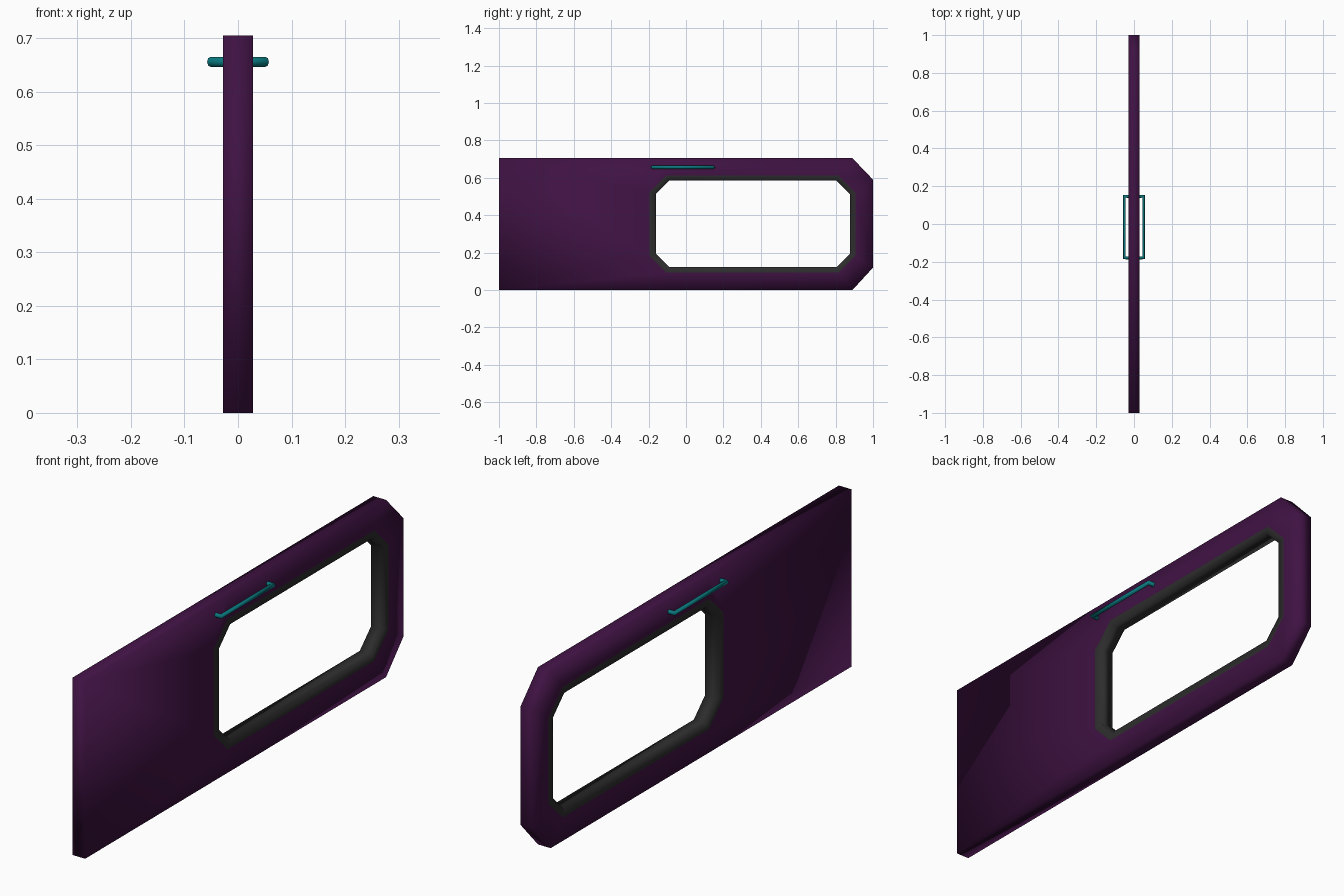
import bpy, bmesh

if "Cube" in bpy.data.objects:
    bpy.data.objects.remove(bpy.data.objects["Cube"])

T = 0.028  # half thickness of the panel


def material(name, rgb):
    m = bpy.data.materials.new(name)
    m.diffuse_color = (*rgb, 1)
    m.use_nodes = True
    m.node_tree.nodes["Principled BSDF"].inputs["Base Color"].default_value = m.diffuse_color
    return m


def octagon(y0, y1, z0, z1, c):
    return [(y0, z0 + c), (y0 + c, z0), (y1 - c, z0), (y1, z0 + c),
            (y1, z1 - c), (y1 - c, z1), (y0 + c, z1), (y0, z1 - c)]


def ring(name, outer, inner, walls, mat):
    """Flat ring on both sides (x = +-T), with edge walls on the chosen loop."""
    bm = bmesh.new()
    loops = {(k, s): [bm.verts.new((s * T, y, z)) for y, z in pts]
             for k, pts in (("outer", outer), ("inner", inner)) for s in (-1, 1)}

    def bridge(a, b):
        n = len(a)
        for i in range(n):
            j = (i + 1) % n
            bm.faces.new((a[i], a[j], b[j], b[i]))

    for s in (-1, 1):
        bridge(loops["outer", s], loops["inner", s])
    bridge(loops[walls, -1], loops[walls, 1])
    bmesh.ops.recalc_face_normals(bm, faces=bm.faces[:])
    # an open shell: make sure the +x face really looks towards +x
    bm.normal_update()
    side = next(f for f in bm.faces if f.calc_center_median().x > T * 0.9)
    if side.normal.x < 0:
        bmesh.ops.reverse_faces(bm, faces=bm.faces[:])
    for f in bm.faces:
        f.smooth = True
    me = bpy.data.meshes.new(name)
    bm.to_mesh(me)
    bm.free()
    me.materials.append(mat)
    ob = bpy.data.objects.new(name, me)
    bpy.context.collection.objects.link(ob)
    return ob


purple = material("purple_paint", (0.05, 0.006, 0.056))
rubber = material("dark_rubber", (0.026, 0.026, 0.026))
teal = material("teal_handle", (0.003, 0.19, 0.21))

# Door panel with two clipped corners at the rear
panel_outline = [(-1, 0), (-0.11, 0), (0.89, 0), (1, 0.12),
                 (1, 0.59), (0.89, 0.705), (-0.11, 0.705), (-1, 0.705)]
seal_outer = octagon(-0.195, 0.905, 0.093, 0.612, 0.09)
seal_inner = octagon(-0.16, 0.876, 0.122, 0.585, 0.071)
ring("door_panel", panel_outline, seal_outer, "outer", purple)

# Window seal lining the opening
ring("window_seal", seal_outer, seal_inner, "inner", rubber)

# Grab handle on each face: eight-sided bent tube
for side, label in ((1, "right"), (-1, "left")):
    cu = bpy.data.curves.new(label + "_handle", "CURVE")
    cu.dimensions = "3D"
    cu.bevel_depth = 0.0095
    cu.bevel_resolution = 2
    cu.use_fill_caps = True
    sp = cu.splines.new("POLY")
    path = [(0.015, -0.179), (0.051, -0.179), (0.051, 0.146), (0.015, 0.146)]
    sp.points.add(len(path) - 1)
    for p, (x, y) in zip(sp.points, path):
        p.co = (side * x, y, 0.656, 1)
    cu.materials.append(teal)
    bpy.context.collection.objects.link(bpy.data.objects.new(label + "_handle", cu))
